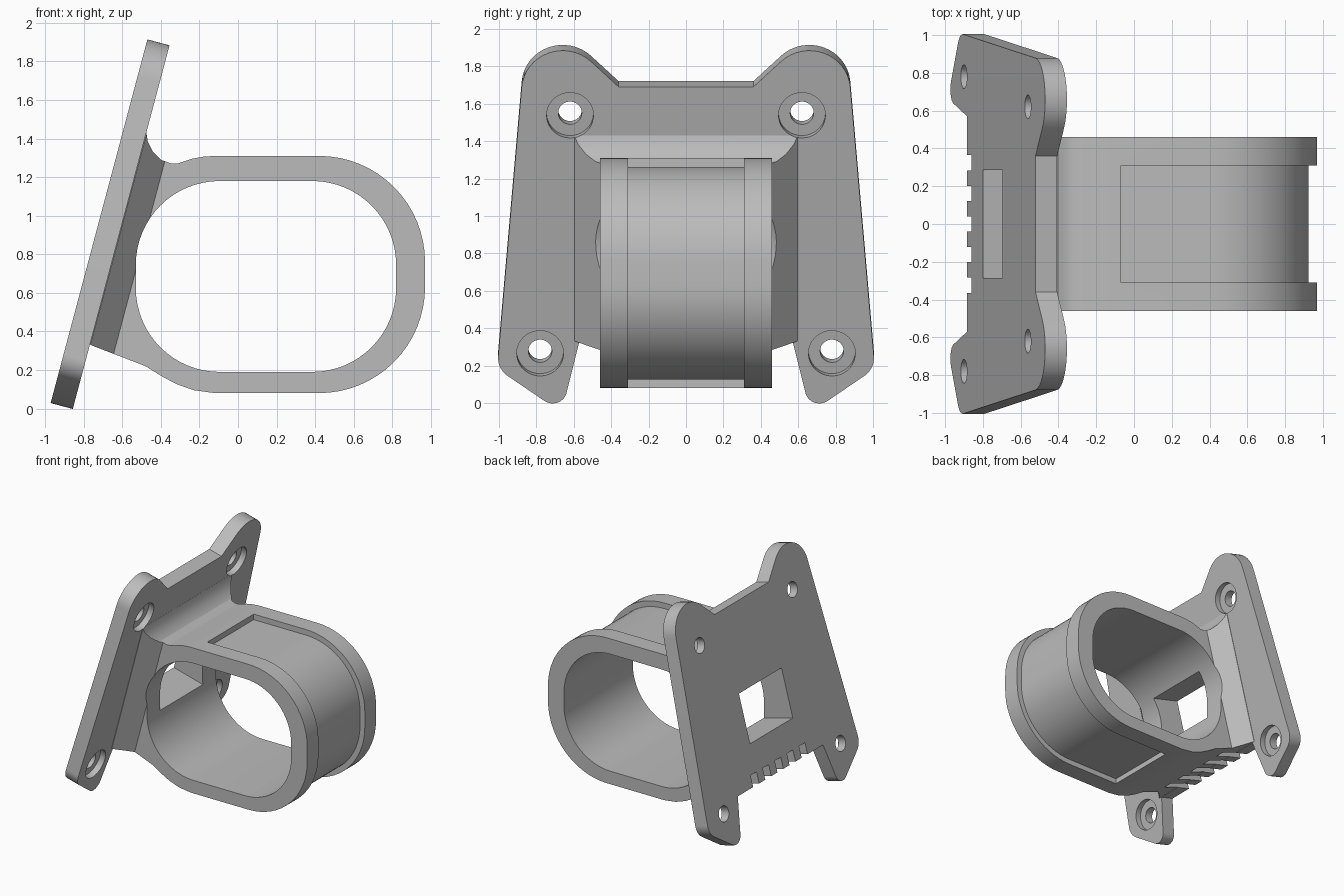
import bpy, bmesh, math
from mathutils import Matrix, Vector

if "Cube" in bpy.data.objects:
    bpy.data.objects.remove(bpy.data.objects["Cube"])

grey = bpy.data.materials.new("matte_grey")
grey.use_nodes = True
grey.diffuse_color = (0.5, 0.5, 0.5, 1)
grey.node_tree.nodes["Principled BSDF"].inputs["Base Color"].default_value = (0.5, 0.5, 0.5, 1)


def frame(a, b, c, origin):
    """Matrix whose local axes are a, b, c."""
    m = Matrix((a, b, c)).transposed().to_4x4()
    m.translation = origin
    return m


TILT = math.radians(14.9)
S, C = math.sin(TILT), math.cos(TILT)
SIDE = frame((1, 0, 0), (0, 0, 1), (0, -1, 0), (0, 0, 0))        # profile in xz
PLATE = frame((0, 1, 0), (S, 0, C), (C, 0, -S), (-0.97, 0, 0.035))  # tilted plate
CROSS = PLATE @ frame((1, 0, 0), (0, 0, 1), (0, -1, 0), (0, 0, 0))  # section of plate


def rounded(points, steps=16):
    """Round each (x, y, radius) corner of a polygon."""
    out = []
    for i, p in enumerate(points):
        pos = Vector(p[:2])
        r = p[2] if len(p) > 2 else 0
        if not r:
            out.append(pos)
            continue
        d1 = (Vector(points[i - 1][:2]) - pos).normalized()
        d2 = (Vector(points[(i + 1) % len(points)][:2]) - pos).normalized()
        half = d1.angle(d2) / 2
        centre = pos + (d1 + d2).normalized() * r / math.sin(half)
        v1 = pos + d1 * r / math.tan(half) - centre
        v2 = pos + d2 * r / math.tan(half) - centre
        sweep = v1.angle_signed(v2)
        for k in range(steps + 1):
            t = -sweep * k / steps
            out.append(centre + Matrix.Rotation(t, 2) @ v1)
    return out


def prism(name, points, low, high, matrix):
    """Extrude a rounded polygon between two depths."""
    bm = bmesh.new()
    face = bm.faces.new([bm.verts.new((p.x, p.y, low)) for p in rounded(points)])
    new = bmesh.ops.extrude_face_region(bm, geom=[face])["geom"]
    verts = [g for g in new if isinstance(g, bmesh.types.BMVert)]
    bmesh.ops.translate(bm, verts=verts, vec=(0, 0, high - low))
    bmesh.ops.transform(bm, matrix=matrix, verts=bm.verts)
    bmesh.ops.recalc_face_normals(bm, faces=bm.faces)
    mesh = bpy.data.meshes.new(name)
    bm.to_mesh(mesh)
    bm.free()
    mesh.materials.append(grey)
    obj = bpy.data.objects.new(name, mesh)
    bpy.context.collection.objects.link(obj)
    return obj


def rect(x0, x1, y0, y1, r=0):
    return [(x0, y0, r), (x1, y0, r), (x1, y1, r), (x0, y1, r)]


def disc(x, y, r):
    return rect(x - r, x + r, y - r, y + r, r * 0.999)


def combine(target, other, operation):
    """Apply a boolean and drop the helper."""
    mod = target.modifiers.new(operation, "BOOLEAN")
    mod.operation, mod.solver, mod.object = operation, "EXACT", other
    bpy.context.view_layer.objects.active = target
    bpy.ops.object.modifier_apply(modifier=mod.name)
    bpy.data.objects.remove(other)


# Ring body with the flared foot that meets the plate
bracket = prism("clamp_bracket", [
    (-0.52, 1.45), (-0.475, 1.43), (-0.468, 1.385), (-0.44, 1.33), (-0.40, 1.29),
    (-0.35, 1.272), (-0.31, 1.272), (-0.24, 1.295), (-0.18, 1.306), (-0.12, 1.31),
    (0.97, 1.31, 0.55), (0.97, 0.08, 0.55),
    (-0.12, 0.08), (-0.23, 0.095), (-0.32, 0.127), (-0.40, 0.17), (-0.48, 0.22),
    (-0.74, 0.32), (-0.80, 0.345)], -0.7, 0.7, SIDE)

# Chamfered sides of the foot
section = [(0.595, 0.01), (0.595, 0.122), (0.46, 0.25), (0.46, 3)]
section += [(-u, n) for u, n in reversed(section)]
combine(bracket, prism("foot_section", section, -3, 3, CROSS), "INTERSECT")

# Mounting plate with two upper ears and two lower feet
half = [(0.36, 1.744, 0), (0.84, 2.2, 0.22), (1.01, 0.185, 0.12),
        (0.665, -0.058, 0.077), (0.57, 0.335, 0)]
outline = half + [(-u, v, r) for u, v, r in reversed(half)]
combine(bracket, prism("mounting_plate", outline, 0, 0.119, PLATE), "UNION")

# Ring opening and the recessed outer band
combine(bracket, prism("ring_opening", rect(-0.53, 0.82, 0.19, 1.18, 0.435), -1, 1, SIDE),
        "DIFFERENCE")
combine(bracket, prism("band_recess", [
    (-0.07, 1.5), (1.2, 1.5), (1.2, -0.2), (-0.07, -0.2), (-0.07, 0.125),
    (0.925, 0.125, 0.505), (0.925, 1.263, 0.505), (-0.07, 1.263)], -0.31, 0.31, SIDE),
    "DIFFERENCE")

# Window through the plate and slots along the lower edge
combine(bracket, prism("window", rect(-0.285, 0.285, 0.66, 1.07), -0.1, 0.4, PLATE), "DIFFERENCE")
for k in range(-2, 3):
    y = k * 0.162
    combine(bracket, prism("slot", rect(y - 0.04, y + 0.04, 0.1, 0.43), -0.1, 0.27, PLATE),
            "DIFFERENCE")

# Counterbored screw holes
for side in (-1, 1):
    for u, v in ((0.62, 1.587), (0.78, 0.27)):
        combine(bracket, prism("hole", disc(side * u, v, 0.063), -0.1, 0.3, PLATE), "DIFFERENCE")
        combine(bracket, prism("bore", disc(side * u, v, 0.125), 0.07, 0.2, PLATE), "DIFFERENCE")

bpy.ops.object.select_all(action="DESELECT")
bracket.select_set(True)
bpy.context.view_layer.objects.active = bracket
bpy.ops.object.shade_smooth_by_angle(angle=math.radians(25))
